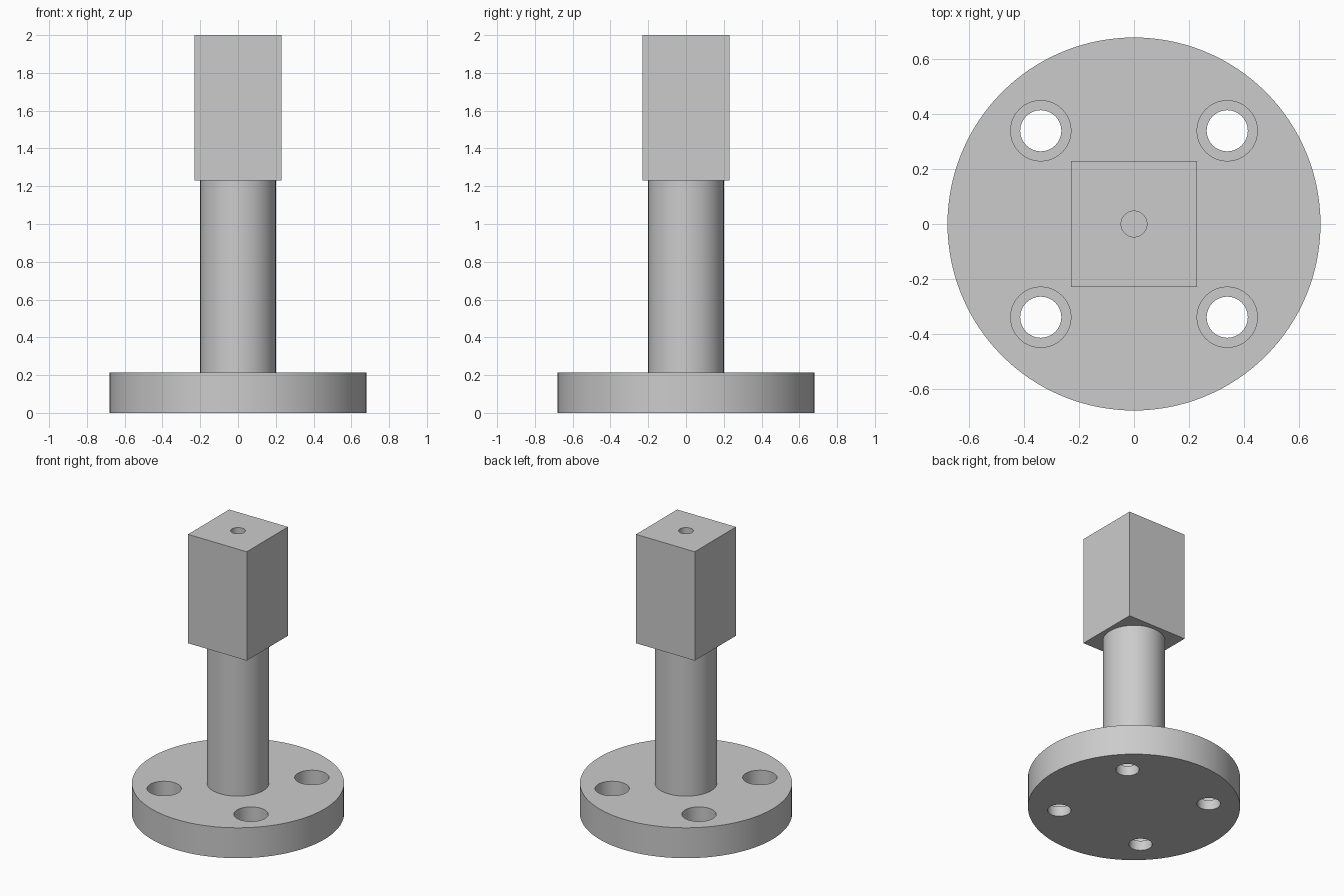
import bpy
import math

if "Cube" in bpy.data.objects:
    bpy.data.objects.remove(bpy.data.objects["Cube"], do_unlink=True)

FLANGE_R, FLANGE_TOP = 0.68, 0.215
COLUMN_R, COLUMN_TOP = 0.2, 1.23
BLOCK_W, TOP = 0.46, 2.0
BOLT_XY, BOLT_R, BORE_R, LEDGE_Z = 0.34, 0.075, 0.11, 0.07

grey = bpy.data.materials.new("plain grey")
grey.use_nodes = True
colour = (0.6, 0.6, 0.6, 1)
grey.diffuse_color = colour
grey.node_tree.nodes["Principled BSDF"].inputs["Base Color"].default_value = colour


def cylinder(name, radius, z0, z1, x=0, y=0, sides=64):
    bpy.ops.mesh.primitive_cylinder_add(vertices=sides, radius=radius, depth=z1 - z0,
                                        location=(x, y, (z0 + z1) / 2))
    ob = bpy.context.object
    ob.name = name
    ob.data.materials.append(grey)
    return ob


def drill(ob, radius, z0, z1, x=0, y=0):
    """Cut a round hole and remove the cutter."""
    cutter = cylinder("drill_cutter", radius, z0, z1, x, y, 48)
    cutter.hide_render = True
    mod = ob.modifiers.new("hole", 'BOOLEAN')
    mod.operation = 'DIFFERENCE'
    mod.solver = 'EXACT'
    mod.object = cutter
    bpy.ops.object.select_all(action='DESELECT')
    ob.select_set(True)
    bpy.context.view_layer.objects.active = ob
    bpy.ops.object.modifier_apply(modifier=mod.name)
    bpy.data.objects.remove(cutter, do_unlink=True)


def smooth(ob):
    bpy.ops.object.select_all(action='DESELECT')
    ob.select_set(True)
    bpy.context.view_layer.objects.active = ob
    bpy.ops.object.shade_smooth_by_angle(angle=math.radians(30))


# Round flange with four counterbored bolt holes
flange = cylinder("base_flange", FLANGE_R, 0, FLANGE_TOP, sides=128)
for sx in (-1, 1):
    for sy in (-1, 1):
        x, y = sx * BOLT_XY, sy * BOLT_XY
        drill(flange, BOLT_R, -0.1, FLANGE_TOP + 0.1, x, y)
        drill(flange, BORE_R, LEDGE_Z, FLANGE_TOP + 0.1, x, y)
smooth(flange)

# Round column
column = cylinder("column", COLUMN_R, FLANGE_TOP, COLUMN_TOP, sides=96)
smooth(column)

# Square head block with a blind hole in its top
bpy.ops.mesh.primitive_cube_add(size=1, location=(0, 0, (COLUMN_TOP + TOP) / 2))
block = bpy.context.object
block.name = "head_block"
block.scale = (BLOCK_W, BLOCK_W, TOP - COLUMN_TOP)
bpy.ops.object.transform_apply(location=False, rotation=False, scale=True)
block.data.materials.append(grey)
drill(block, 0.047, TOP - 0.4, TOP + 0.1)
smooth(block)
